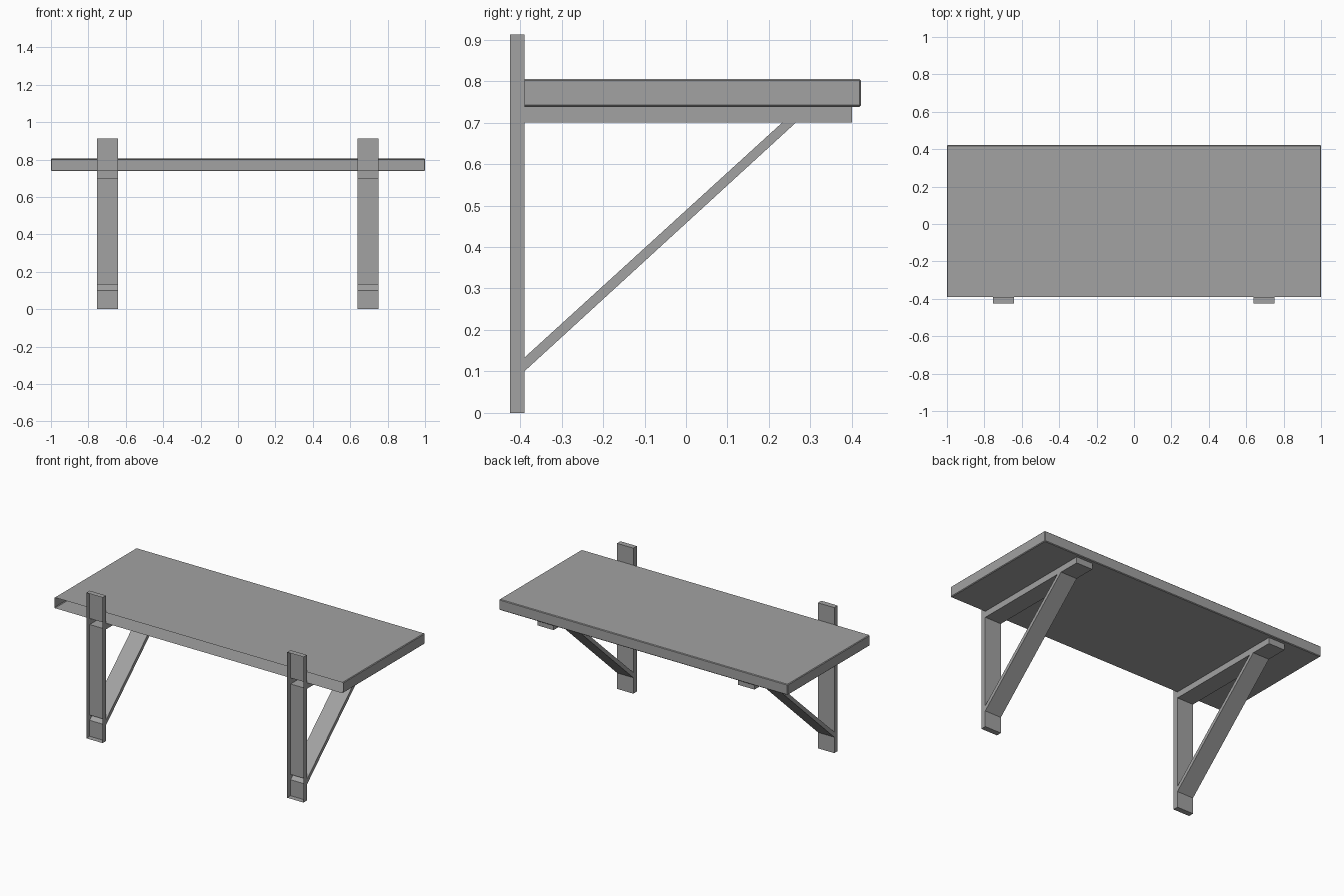
import bpy
import bmesh

if "Cube" in bpy.data.objects:
    bpy.data.objects.remove(bpy.data.objects["Cube"], do_unlink=True)

GREY = (0.36, 0.36, 0.36, 1)
grey = bpy.data.materials.new("plain_grey")
grey.use_nodes = True
grey.diffuse_color = GREY
grey.node_tree.nodes["Principled BSDF"].inputs["Base Color"].default_value = GREY

# Shared levels: wall plane, upright face, underside of arm and shelf
WALL, FACE = -0.424, -0.39
ARM_Z, SHELF_Z, SHELF_TOP = 0.70, 0.738, 0.805
FOOT_LOW, FOOT_HIGH = 0.10, 0.133
STRUT_IN, STRUT_OUT = 0.232, 0.265


def shell(name, outline, x0, x1, open_edges, bevel=0):
    """Extrude a (y, z) outline along x, leaving the listed edges open."""
    bm = bmesh.new()
    a = [bm.verts.new((x0, y, z)) for y, z in outline]
    b = [bm.verts.new((x1, y, z)) for y, z in outline]
    n = len(outline)
    walls = [bm.faces.new((a[i], a[(i + 1) % n], b[(i + 1) % n], b[i])) for i in range(n)]
    bm.faces.new(a)
    bm.faces.new(b)
    bmesh.ops.recalc_face_normals(bm, faces=bm.faces[:])
    bmesh.ops.delete(bm, geom=[walls[i] for i in open_edges], context="FACES")
    if bevel:
        edges = [e for e in bm.edges if not e.is_boundary]
        bmesh.ops.bevel(bm, geom=edges, offset=bevel, segments=1,
                        affect="EDGES", profile=0.5)
    mesh = bpy.data.meshes.new(name)
    bm.to_mesh(mesh)
    bm.free()
    mesh.materials.append(grey)
    obj = bpy.data.objects.new(name, mesh)
    bpy.context.collection.objects.link(obj)
    return obj


# Shelf board, open towards the wall, with finely chamfered free edges
shell("shelf_board",
      [(FACE, SHELF_Z), (0.422, SHELF_Z), (0.422, SHELF_TOP), (FACE, SHELF_TOP)],
      -1, 1, [3], bevel=0.004)

# Two hollow brackets, open towards the wall and where their members join
for side, x0 in (("right", -0.755), ("left", 0.638)):
    x1 = x0 + 0.113
    shell(side + "_upright",
          [(WALL, 0), (FACE, 0), (FACE, FOOT_LOW), (FACE, FOOT_HIGH),
           (FACE, ARM_Z), (FACE, SHELF_Z), (FACE, 0.912), (WALL, 0.912)],
          x0, x1, [2, 4, 7])
    shell(side + "_arm",
          [(FACE, ARM_Z), (STRUT_IN, ARM_Z), (STRUT_OUT, ARM_Z),
           (0.40, ARM_Z), (0.40, SHELF_Z), (FACE, SHELF_Z)],
          x0, x1, [1, 4, 5])
    shell(side + "_strut",
          [(FACE, FOOT_LOW), (STRUT_OUT, ARM_Z), (STRUT_IN, ARM_Z), (FACE, FOOT_HIGH)],
          x0, x1, [1, 3])
